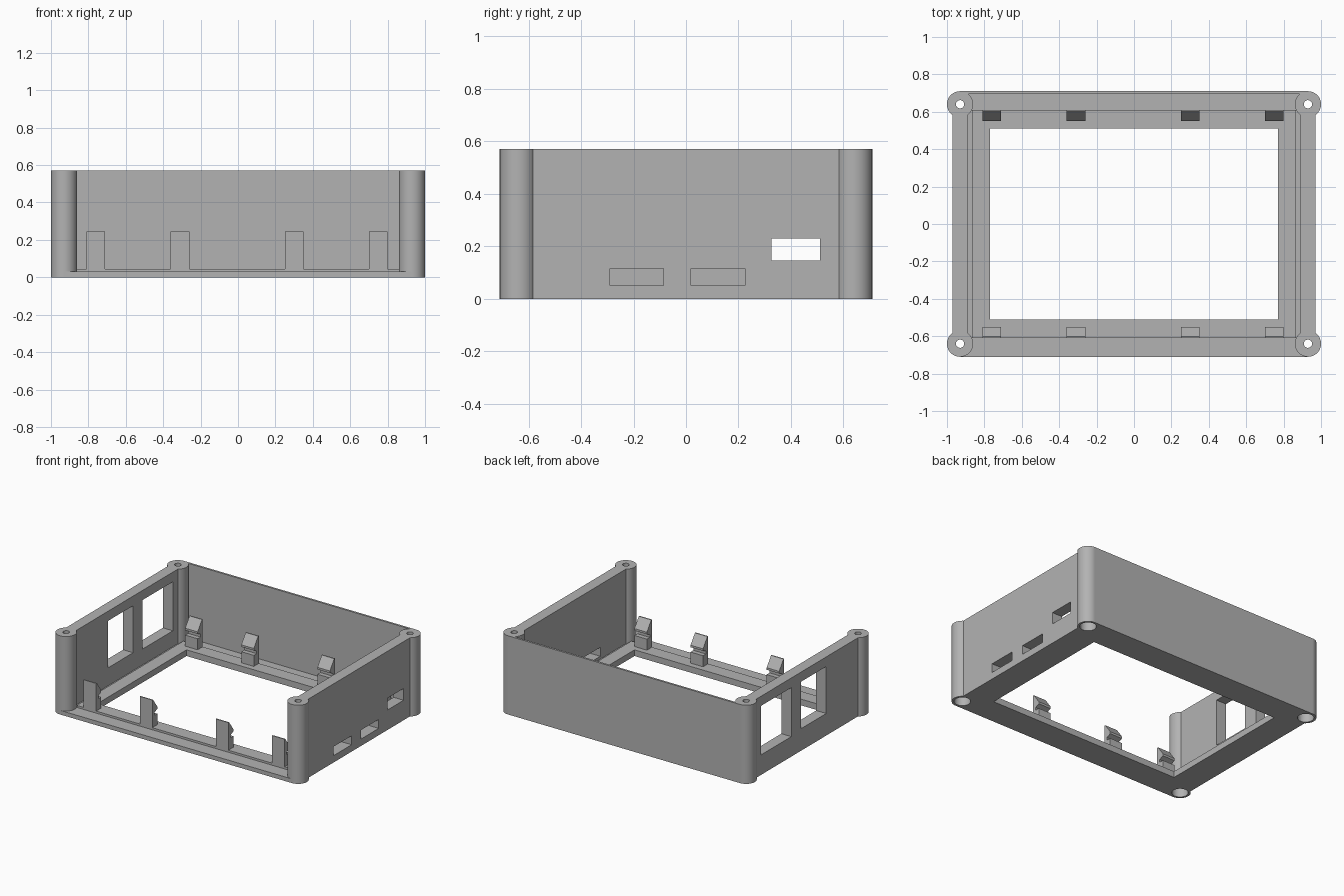
import bpy, bmesh, math
from mathutils import Matrix, Vector

if "Cube" in bpy.data.objects:
    bpy.data.objects.remove(bpy.data.objects["Cube"])

HEIGHT = 0.57
POST_X, POST_Y, POST_R = 0.93, 0.64, 0.07

grey = bpy.data.materials.new("matte grey plastic")
grey.use_nodes = True
grey.diffuse_color = (0.45, 0.45, 0.45, 1)
grey.node_tree.nodes["Principled BSDF"].inputs["Base Color"].default_value = grey.diffuse_color


def finish(name, bm):
    bmesh.ops.recalc_face_normals(bm, faces=bm.faces)
    mesh = bpy.data.meshes.new(name)
    bm.to_mesh(mesh)
    bm.free()
    mesh.materials.append(grey)
    obj = bpy.data.objects.new(name, mesh)
    bpy.context.collection.objects.link(obj)
    return obj


def box(name, x, y, z):
    bm = bmesh.new()
    bmesh.ops.create_cube(bm, size=1)
    for v in bm.verts:
        v.co = [(a + b) / 2 + c * (b - a) for c, (a, b) in zip(v.co, (x, y, z))]
    return finish(name, bm)


def cylinder(name, x, y, radius, z0, z1):
    bm = bmesh.new()
    bmesh.ops.create_cone(bm, cap_ends=True, segments=48, radius1=radius, radius2=radius,
                          depth=z1 - z0, matrix=Matrix.Translation((x, y, (z0 + z1) / 2)))
    return finish(name, bm)


def prism(name, points, direction):
    bm = bmesh.new()
    face = bm.faces.new([bm.verts.new(p) for p in points])
    new = bmesh.ops.extrude_face_region(bm, geom=[face])["geom"]
    bmesh.ops.translate(bm, vec=Vector(direction),
                        verts=[g for g in new if isinstance(g, bmesh.types.BMVert)])
    return finish(name, bm)


def cut(obj, cutters):
    for cutter in cutters:
        bpy.context.view_layer.objects.active = obj
        mod = obj.modifiers.new("cut", "BOOLEAN")
        mod.operation = "DIFFERENCE"
        mod.solver = "EXACT"
        mod.object = cutter
        bpy.ops.object.modifier_apply(modifier=mod.name)
        bpy.data.objects.remove(cutter)


def screw_recess(x, y):
    return cylinder("recess_cutter", x, y, 0.054, -0.05, 0.3)


corners = [(sx, sy) for sx in (-1, 1) for sy in (-1, 1)]

# Floor frame with notched corners, open in the middle
quarter = [(0.97, 0.64), (0.93, 0.64), (0.93, 0.71)]
outline = []
for sx, sy in ((1, 1), (-1, 1), (-1, -1), (1, -1)):
    pts = quarter if sx * sy > 0 else quarter[::-1]
    outline += [(sx * x, sy * y, 0) for x, y in pts]
floor = prism("floor_frame", outline, (0, 0, 0.03))
cut(floor, [box("opening_cutter", (-0.77, 0.77), (-0.51, 0.51), (-0.1, 0.1))]
    + [screw_recess(sx * POST_X, sy * POST_Y) for sx, sy in corners])

# Raised inner step of the floor
step = box("floor_step", (-0.865, 0.865), (-0.61, 0.61), (0.02, 0.045))
cut(step, [box("opening_cutter", (-0.77, 0.77), (-0.51, 0.51), (-0.1, 0.1))])

# Corner posts with a screw hole and a wide recess underneath
for sx, sy in corners:
    x, y = sx * POST_X, sy * POST_Y
    side = ("front" if sy < 0 else "back") + ("_left" if sx > 0 else "_right")
    post = cylinder(side + "_post", x, y, POST_R, 0, HEIGHT)
    cut(post, [screw_recess(x, y), cylinder("screw_cutter", x, y, 0.022, 0.25, 0.7)])
    bpy.ops.object.select_all(action="DESELECT")
    post.select_set(True)
    bpy.context.view_layer.objects.active = post
    bpy.ops.object.shade_smooth_by_angle(angle=math.radians(35))

# Walls
box("back_wall", (-POST_X, POST_X), (0.695, 0.71), (0, HEIGHT))
left_wall = box("left_wall", (0.89, 0.97), (-0.585, 0.585), (0, HEIGHT))
right_wall = box("right_wall", (-0.97, -0.89), (-0.585, 0.585), (0, HEIGHT))

# Small port slots in one side, two large windows in the other
slots = [((-0.29, -0.085), (0.05, 0.115)), ((0.02, 0.225), (0.05, 0.115)),
         ((0.325, 0.51), (0.145, 0.23))]
windows = [((-0.22, 0.07), (0.16, 0.5)), ((0.18, 0.525), (0.145, 0.5))]
cut(left_wall, [box("slot_cutter", (0.8, 1.1), y, z) for y, z in slots])
cut(right_wall, [box("window_cutter", (-1.1, -0.8), y, z) for y, z in windows])

# Snap clips: a ledge below, a notch, and a sloped hook on top
profile = [(0, 0.03), (0, 0.245), (0.008, 0.245), (0.058, 0.175), (0.058, 0.16),
           (0.025, 0.145), (0.025, 0.125), (0.058, 0.125), (0.058, 0.03)]
for label, sy in (("front", -1), ("back", 1)):
    for i, x in enumerate((-0.81, -0.36, 0.25, 0.7)):
        points = [(x, sy * (0.61 - d), z) for d, z in profile]
        prism(f"{label}_clip_{i + 1}", points, (0.1, 0, 0))
